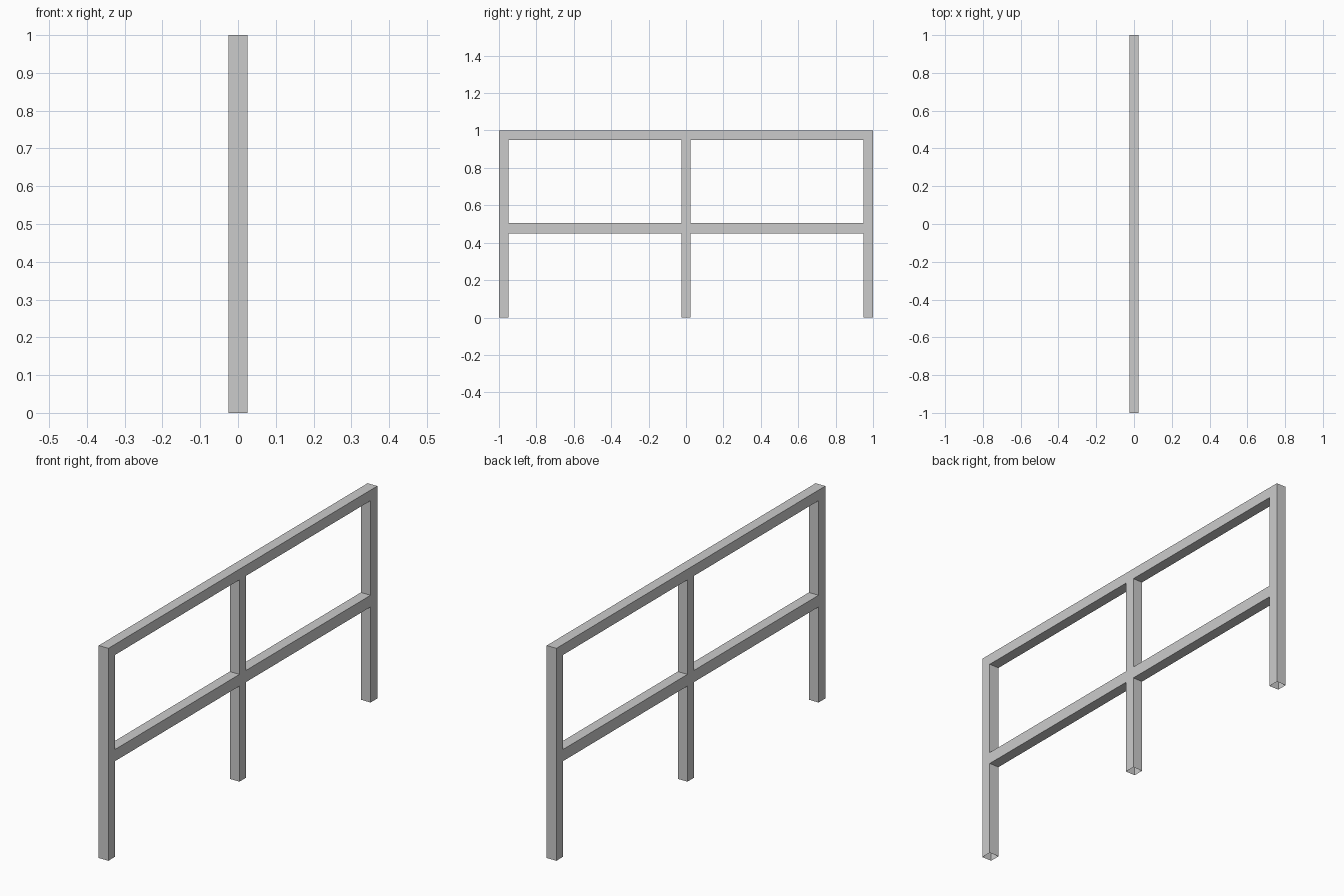
import bpy
import bmesh

if "Cube" in bpy.data.objects:
    bpy.data.objects.remove(bpy.data.objects["Cube"])

HALF = 0.025                                        # half thickness in x
Y = [-1, -0.95, -HALF, HALF, 0.95, 1]               # post edges along the length
Z = [0, 0.45, 0.505, 0.95, 1]                       # rail edges in height
POSTS, RAILS = (0, 2, 4), (1, 3)


def solid(i, j):
    inside = 0 <= i < len(Y) - 1 and 0 <= j < len(Z) - 1
    return inside and (i in POSTS or j in RAILS)


bm = bmesh.new()


def quad(*points):
    bm.faces.new([bm.verts.new(p) for p in points])


def wall(a, b):
    """Strip across the thickness between two (y, z) points."""
    quad((-HALF, *a), (HALF, *a), (HALF, *b), (-HALF, *b))


# One seamless welded frame: three posts joined by two rails
for i in range(len(Y) - 1):
    for j in range(len(Z) - 1):
        if not solid(i, j):
            continue
        a, b, c, d = (Y[i], Z[j]), (Y[i + 1], Z[j]), (Y[i + 1], Z[j + 1]), (Y[i], Z[j + 1])
        quad(*[(HALF, *p) for p in (a, b, c, d)])
        quad(*[(-HALF, *p) for p in (d, c, b, a)])
        # post feet (j == 0) stay open, like cut tube
        if j > 0 and not solid(i, j - 1):
            wall(a, b)
        if not solid(i + 1, j):
            wall(b, c)
        if not solid(i, j + 1):
            wall(c, d)
        if not solid(i - 1, j):
            wall(d, a)

bmesh.ops.remove_doubles(bm, verts=bm.verts[:], dist=0.0001)
bmesh.ops.recalc_face_normals(bm, faces=bm.faces[:])

mesh = bpy.data.meshes.new("railing_frame")
bm.to_mesh(mesh)
bm.free()
bpy.context.collection.objects.link(bpy.data.objects.new("railing_frame", mesh))
